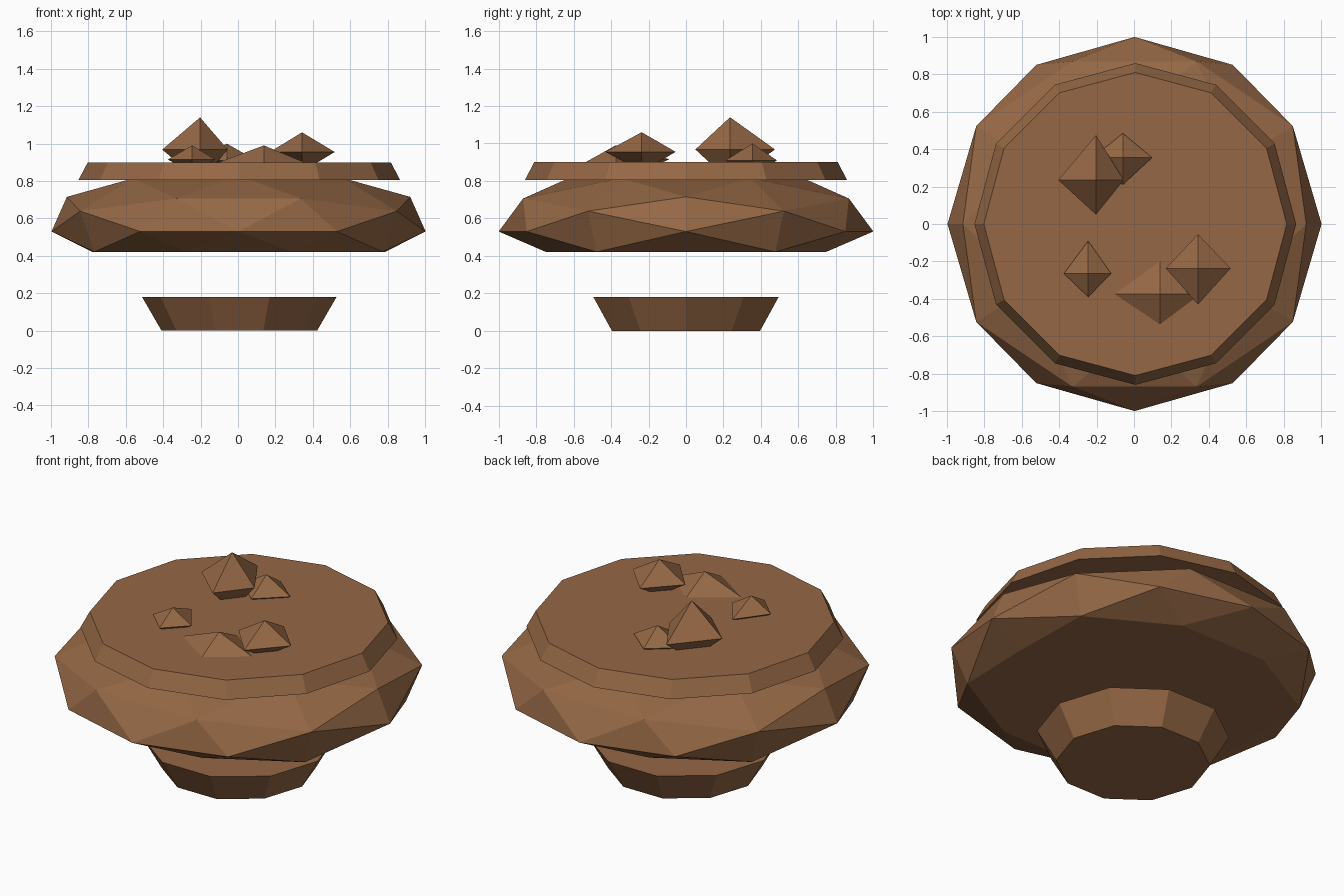
import bpy, bmesh
from itertools import combinations
from math import pi, sqrt
from mathutils import Matrix, Vector

old = bpy.data.objects.get("Cube")
if old:
    bpy.data.objects.remove(old, do_unlink=True)

# One earthy brown for everything
brown = bpy.data.materials.new("earth_brown")
brown.use_nodes = True
colour = (0.30, 0.137, 0.06, 1)
brown.diffuse_color = colour
shader = brown.node_tree.nodes["Principled BSDF"]
shader.inputs["Base Color"].default_value = colour
shader.inputs["Roughness"].default_value = 0.9


def finish(name, bm):
    bmesh.ops.recalc_face_normals(bm, faces=bm.faces)
    mesh = bpy.data.meshes.new(name)
    bm.to_mesh(mesh)
    bm.free()
    mesh.materials.append(brown)
    ob = bpy.data.objects.new(name, mesh)
    bpy.context.collection.objects.link(ob)
    return ob


def hull(points):
    bm = bmesh.new()
    for p in points:
        bm.verts.new(p)
    bmesh.ops.convex_hull(bm, input=bm.verts)
    return bm


def frustum(name, sides, r_bottom, r_top, z0, z1):
    """Tapered drum with a corner pointing at the front."""
    bm = bmesh.new()
    place = Matrix.Translation((0.007, 0, (z0 + z1) / 2)) @ Matrix.Rotation(pi / 2, 4, "Z")
    bmesh.ops.create_cone(bm, cap_ends=True, segments=sides, radius1=r_bottom,
                          radius2=r_top, depth=z1 - z0, matrix=place)
    return finish(name, bm)


def rock(name, x, y, left, right, front, back, z_mid, z_top):
    """Uneven eight-sided rock, half sunk into the ground."""
    z_low = 2 * z_mid - z_top
    return finish(name, hull([(x, y, z_top), (x, y, z_low),
                              (left, y, z_mid), (right, y, z_mid),
                              (x, front, z_mid), (x, back, z_mid)]))


# Lower drum and upper ground slab
frustum("base_drum", 10, 0.416, 0.52, 0, 0.18)
frustum("ground_slab", 12, 0.86, 0.81, 0.805, 0.90)

# Faceted body: once-divided icosahedron, squashed, flared upward, flat below
phi = (1 + sqrt(5)) / 2
corners = []
for a in (-1, 1):
    for b in (-phi, phi):
        corners += [Vector((0, a, b)), Vector((a, b, 0)), Vector((b, 0, a))]
mids = [(p + q) / 2 for p, q in combinations(corners, 2) if (p - q).length < 2.1]
body = hull([p.normalized() for p in corners + mids])
for v in body.verts:
    flare = 1 + 0.15 * v.co.z
    v.co = (v.co.x * flare + 0.003, v.co.y * flare, max(0.53 + 0.352 * v.co.z, 0.421))
finish("faceted_body", body)

# Rocks scattered on the slab
rock("rock_large", -0.203, 0.235, -0.405, -0.055, 0.05, 0.475, 0.968, 1.14)
rock("rock_back", -0.06, 0.355, -0.22, 0.097, 0.21, 0.485, 0.91, 1.0)
rock("rock_small", -0.245, -0.265, -0.375, -0.122, -0.39, -0.09, 0.915, 0.99)
rock("rock_flat", 0.138, -0.375, -0.108, 0.36, -0.54, -0.195, 0.898, 0.99)
rock("rock_left", 0.342, -0.237, 0.17, 0.517, -0.43, -0.055, 0.955, 1.06)
